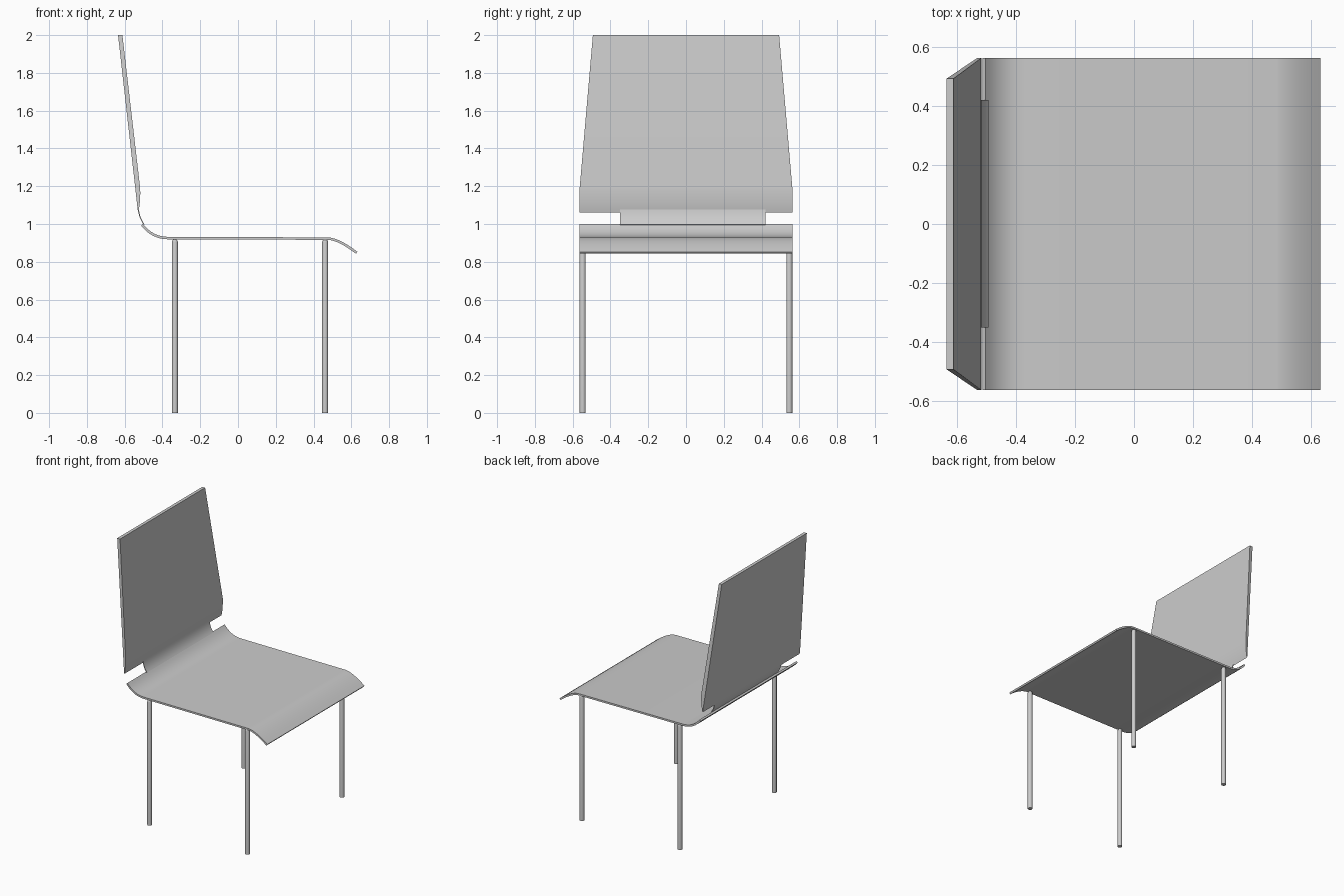
import bpy, bmesh, math

cube = bpy.data.objects.get("Cube")
if cube:
    bpy.data.objects.remove(cube, do_unlink=True)

grey = bpy.data.materials.new("plain grey")
grey.use_nodes = True
grey.diffuse_color = (0.6, 0.6, 0.6, 1)
grey.node_tree.nodes["Principled BSDF"].inputs["Base Color"].default_value = (0.6, 0.6, 0.6, 1)


def finish(name, bm):
    """Turn a bmesh into a smooth-shaded object with sharp edges kept."""
    bmesh.ops.recalc_face_normals(bm, faces=bm.faces)
    mesh = bpy.data.meshes.new(name)
    bm.to_mesh(mesh)
    bm.free()
    mesh.materials.append(grey)
    obj = bpy.data.objects.new(name, mesh)
    bpy.context.scene.collection.objects.link(obj)
    bpy.ops.object.select_all(action="DESELECT")
    obj.select_set(True)
    bpy.context.view_layer.objects.active = obj
    bpy.ops.object.shade_smooth_by_angle(angle=math.radians(35))
    return obj


def bend(p0, p1, p2, steps=8):
    """Points on a quadratic curve in the side plane."""
    pts = []
    for i in range(steps + 1):
        t = i / steps
        pts.append(tuple((1 - t) ** 2 * a + 2 * t * (1 - t) * b + t * t * c
                         for a, b, c in zip(p0, p1, p2)))
    return pts


def thicken(line, t):
    """Closed outline of a sheet: the line and its offset, t to the right."""
    under = []
    for i, (x, z) in enumerate(line):
        a, b = line[max(i - 1, 0)], line[min(i + 1, len(line) - 1)]
        dx, dz = b[0] - a[0], b[1] - a[1]
        n = math.hypot(dx, dz)
        under.append((x + dz / n * t, z - dx / n * t))
    return line + under[::-1]


def extrude(name, outline, y_range):
    """Side outline swept across y; y_range gives both ends at a height."""
    bm = bmesh.new()
    rings = [[bm.verts.new((x, y_range(z)[k], z)) for x, z in outline] for k in (0, 1)]
    for ring in rings:
        bm.faces.new(ring)
    for i in range(len(outline)):
        j = (i + 1) % len(outline)
        bm.faces.new((rings[0][i], rings[0][j], rings[1][j], rings[1][i]))
    return finish(name, bm)


# Seat: thin sheet curling up at the rear and down at the front edge
seat_line = (bend((-0.503, 1.0), (-0.45, 0.932), (-0.37, 0.932))
             + bend((0.48, 0.929), (0.54, 0.924), (0.632, 0.853)))
extrude("seat", thicken(seat_line, 0.013), lambda z: (-0.563, 0.563))

# Connecting strip between seat and backrest
strip_line = bend((-0.53, 1.08), (-0.525, 1.03), (-0.498, 0.995))
extrude("back_connector", thicken(strip_line, -0.005), lambda z: (-0.35, 0.42))

# Backrest: leaning panel, tapered above its curved lower edge
back_outline = ([(-0.635, 2.0), (-0.612, 2.0)]
                + bend((-0.518, 1.19), (-0.515, 1.12), (-0.528, 1.06))
                + [(-0.531, 1.075)])


def back_width(z):
    half = 0.563 - 0.07 * max(0, z - 1.19) / 0.81
    return (-half, half)


extrude("backrest", back_outline, back_width)


# Legs: slim round posts with a domed top
def leg(name, x, y, r=0.016, top=0.92, sides=20):
    bm = bmesh.new()
    dome = [(r * math.cos(a), top - r + r * math.sin(a))
            for a in (math.radians(d) for d in (0, 30, 60))]
    rings = []
    for radius, z in [(r, 0)] + dome:
        rings.append([bm.verts.new((x + radius * math.cos(math.tau * i / sides),
                                    y + radius * math.sin(math.tau * i / sides), z))
                      for i in range(sides)])
    for low, high in zip(rings, rings[1:]):
        for i in range(sides):
            j = (i + 1) % sides
            bm.faces.new((low[i], low[j], high[j], high[i]))
    bm.faces.new(rings[0])
    bm.faces.new(rings[-1])
    finish(name, bm)


for end, x in (("front", 0.461), ("rear", -0.334)):
    for side, y in (("left", 0.547), ("right", -0.547)):
        leg(f"{end}_{side}_leg", x, y)
